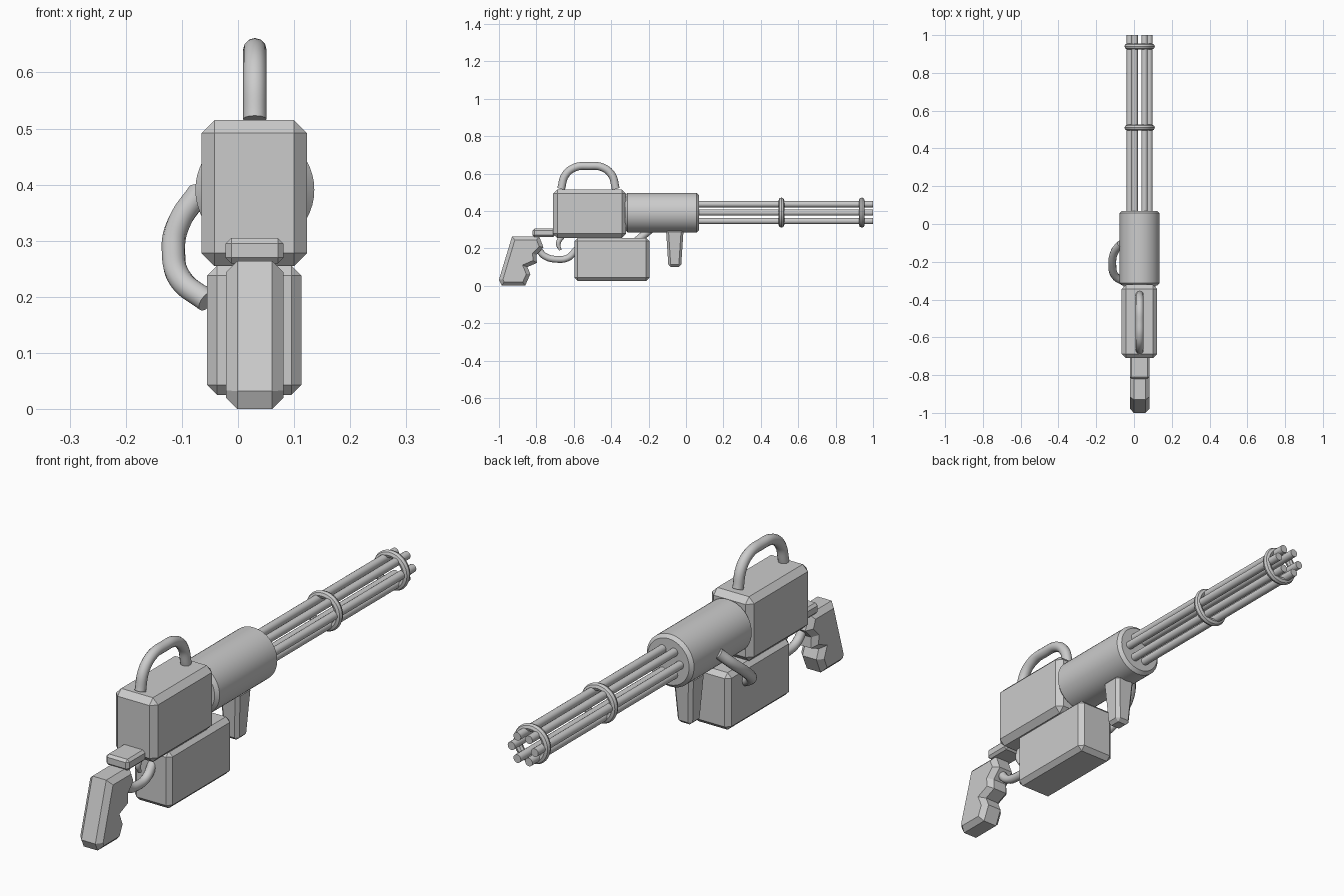
import bpy, bmesh, math
from mathutils import Matrix, Vector

if "Cube" in bpy.data.objects:
    bpy.data.objects.remove(bpy.data.objects["Cube"])

CX, CZ = 0.03, 0.391          # barrel axis

metal = bpy.data.materials.new("grey_metal")
metal.diffuse_color = (0.6, 0.6, 0.6, 1)
metal.use_nodes = True
metal.node_tree.nodes["Principled BSDF"].inputs["Base Color"].default_value = metal.diffuse_color


def finish(obj, smooth=False):
    obj.data.materials.clear()
    obj.data.materials.append(metal)
    if smooth:
        bpy.ops.object.select_all(action='DESELECT')
        obj.select_set(True)
        bpy.context.view_layer.objects.active = obj
        bpy.ops.object.shade_smooth_by_angle(angle=math.radians(35))
    return obj


def from_bmesh(name, bm, smooth=False):
    bmesh.ops.recalc_face_normals(bm, faces=bm.faces)
    me = bpy.data.meshes.new(name)
    bm.to_mesh(me)
    bm.free()
    obj = bpy.data.objects.new(name, me)
    bpy.context.collection.objects.link(obj)
    return finish(obj, smooth)


def box(name, lo, hi, bevel, taper=(1, 1)):
    """Chamfered box; taper scales the bottom in x and y."""
    lo, hi = Vector(lo), Vector(hi)
    mid, size = (lo + hi) / 2, hi - lo
    bm = bmesh.new()
    bmesh.ops.create_cube(bm, size=1)
    for v in bm.verts:
        if v.co.z < 0:
            v.co.x *= taper[0]
            v.co.y *= taper[1]
        v.co = Vector([v.co[i] * size[i] + mid[i] for i in range(3)])
    bmesh.ops.bevel(bm, geom=bm.edges[:], offset=bevel, segments=1, affect='EDGES')
    return from_bmesh(name, bm)


def cylinder(name, x, z, r, y0, y1, sides, bevel=0):
    bm = bmesh.new()
    m = Matrix.Translation((x, (y0 + y1) / 2, z)) @ Matrix.Rotation(math.pi / 2, 4, 'X')
    bmesh.ops.create_cone(bm, cap_ends=True, segments=sides, radius1=r, radius2=r,
                          depth=y1 - y0, matrix=m)
    if bevel:
        rim = [e for e in bm.edges if abs(e.verts[0].co.y - e.verts[1].co.y) < 1e-5]
        bmesh.ops.bevel(bm, geom=rim, offset=bevel, segments=1, affect='EDGES')
    return from_bmesh(name, bm, True)


def tube(name, pts, r, radii=None):
    cu = bpy.data.curves.new(name, 'CURVE')
    cu.dimensions = '3D'
    cu.bevel_depth = r
    cu.bevel_resolution = 4
    cu.resolution_u = 8
    cu.use_fill_caps = True
    sp = cu.splines.new('BEZIER')
    sp.bezier_points.add(len(pts) - 1)
    for i, (bp, p) in enumerate(zip(sp.bezier_points, pts)):
        bp.co = p
        bp.handle_left_type = bp.handle_right_type = 'AUTO'
        bp.radius = radii[i] if radii else 1
    obj = bpy.data.objects.new(name, cu)
    bpy.context.collection.objects.link(obj)
    bpy.ops.object.select_all(action='DESELECT')
    obj.select_set(True)
    bpy.context.view_layer.objects.active = obj
    bpy.ops.object.convert(target='MESH')
    return finish(bpy.context.view_layer.objects.active, True)


# Receiver, ammunition box, grip mount and tapered front grip
box("receiver", (-0.065, -0.71, 0.255), (0.123, -0.32, 0.515), 0.023)
box("ammo_box", (-0.055, -0.597, 0.025), (0.113, -0.195, 0.256), 0.018)
box("grip_mount", (-0.022, -0.82, 0.26), (0.081, -0.70, 0.305), 0.01)
box("front_grip", (-0.015, -0.107, 0.10), (0.075, -0.013, 0.30), 0.013, (0.72, 0.72))

# Round housing and the six barrels
cylinder("barrel_housing", CX, CZ, 0.106, -0.325, 0.07, 48, 0.013)
for i in range(6):
    a = i * math.pi / 3
    cylinder(f"barrel_{i + 1}", CX + 0.052 * math.cos(a), CZ + 0.052 * math.sin(a),
             0.0165, 0.05, 1.0, 16)

# Rings clamping the barrels
for i, y in enumerate((0.51, 0.94)):
    bpy.ops.mesh.primitive_torus_add(location=(CX, y, CZ), rotation=(math.pi / 2, 0, 0),
                                     major_radius=0.065, minor_radius=0.0155,
                                     major_segments=36, minor_segments=8)
    ring = bpy.context.object
    ring.name = f"barrel_ring_{i + 1}"
    finish(ring, True)

# Rear grip: side profile with finger notches, chamfered on both sides
profile = [(-0.93, 0.264), (-0.785, 0.264), (-0.762, 0.205), (-0.80, 0.165),
           (-0.797, 0.122), (-0.848, 0.10), (-0.832, 0.062), (-0.86, 0.0),
           (-0.985, 0.0), (-1.0, 0.032)]
bm = bmesh.new()
left = bm.faces.new([bm.verts.new((-0.021, y, z)) for y, z in profile])
ext = bmesh.ops.extrude_face_region(bm, geom=[left], use_keep_orig=True)
for v in [g for g in ext["geom"] if isinstance(g, bmesh.types.BMVert)]:
    v.co.x = 0.081
bmesh.ops.recalc_face_normals(bm, faces=bm.faces)
side_edges = [e for e in bm.edges if abs(e.verts[0].co.x - e.verts[1].co.x) < 1e-5]
bmesh.ops.bevel(bm, geom=side_edges, offset=0.02, segments=1, affect='EDGES',
                clamp_overlap=True)
from_bmesh("rear_grip", bm)

# Carrying handle
tube("carry_handle", [(CX, y, z) for y, z in
     [(-0.668, 0.517), (-0.645, 0.592), (-0.595, 0.632), (-0.52, 0.64),
      (-0.445, 0.632), (-0.397, 0.592), (-0.375, 0.517)]], 0.021)

# Trigger guard and trigger
tube("trigger_guard", [(CX, y, z) for y, z in
     [(-0.79, 0.195), (-0.755, 0.158), (-0.69, 0.141), (-0.63, 0.15), (-0.585, 0.195)]], 0.018)
tube("trigger", [(CX, y, z) for y, z in
     [(-0.66, 0.268), (-0.683, 0.225), (-0.672, 0.19)]], 0.014, (1.1, 0.9, 0.5))

# Feed hose on the left, from the ammo box to the housing
tube("feed_hose", [(-0.07, -0.105, 0.385), (-0.104, -0.15, 0.335), (-0.115, -0.215, 0.28),
                   (-0.10, -0.275, 0.228), (-0.055, -0.305, 0.193)], 0.021)
